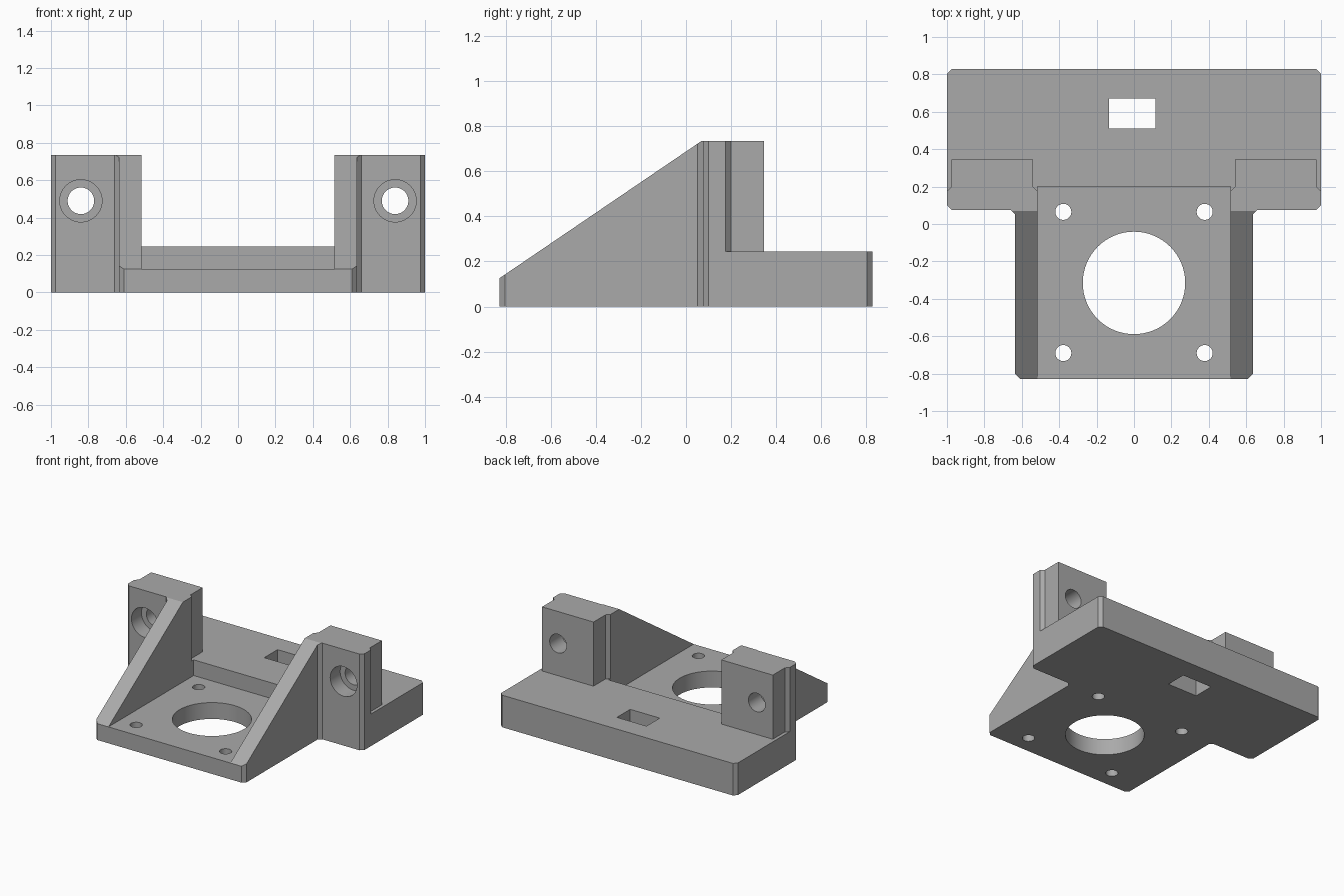
import bpy
import bmesh
import math
from mathutils import Matrix, Vector

cube = bpy.data.objects.get("Cube")
if cube:
    bpy.data.objects.remove(cube, do_unlink=True)

HEIGHT, DECK, FLOOR = 0.735, 0.245, 0.125
TOP = 1.0


def grey_material():
    mat = bpy.data.materials.new("plain grey")
    mat.use_nodes = True
    colour = (0.4, 0.4, 0.4, 1)
    mat.diffuse_color = colour
    mat.node_tree.nodes["Principled BSDF"].inputs["Base Color"].default_value = colour
    return mat


def prism(name, points, start, end, place=lambda a, b, h: (a, b, h)):
    """Extrude a flat outline from start to end."""
    bm = bmesh.new()
    face = bm.faces.new([bm.verts.new(place(a, b, start)) for a, b in points])
    moved = bmesh.ops.extrude_face_region(bm, geom=[face])["geom"]
    shift = Vector(place(0, 0, end)) - Vector(place(0, 0, start))
    bmesh.ops.translate(bm, vec=shift, verts=[v for v in moved if isinstance(v, bmesh.types.BMVert)])
    bmesh.ops.recalc_face_normals(bm, faces=bm.faces)
    return make_object(name, bm)


def cylinder(name, centre, radius, depth, along_y=False, sides=64):
    bm = bmesh.new()
    turn = Matrix.Rotation(math.pi / 2, 4, "X") if along_y else Matrix()
    bmesh.ops.create_cone(bm, cap_ends=True, segments=sides, radius1=radius, radius2=radius,
                          depth=depth, matrix=Matrix.Translation(centre) @ turn)
    return make_object(name, bm)


def make_object(name, bm):
    mesh = bpy.data.meshes.new(name)
    bm.to_mesh(mesh)
    bm.free()
    obj = bpy.data.objects.new(name, mesh)
    bpy.context.collection.objects.link(obj)
    return obj


def box(x0, x1, y0, y1):
    return [(x0, y0), (x1, y0), (x1, y1), (x0, y1)]


def mirrored(half):
    """Close a right-hand outline with its mirror image."""
    return half + [(-x, y) for x, y in reversed(half)]


def cut(target, cutter):
    cutter.hide_render = True
    mod = target.modifiers.new("cut", "BOOLEAN")
    mod.operation = "DIFFERENCE"
    mod.solver = "EXACT"
    mod.object = cutter
    bpy.context.view_layer.objects.active = target
    bpy.ops.object.modifier_apply(modifier=mod.name)
    bpy.data.objects.remove(cutter, do_unlink=True)


# T-shaped block with chamfered corners
outline = mirrored([(0.61, -0.828), (0.635, -0.803), (0.635, 0.05), (0.66, 0.075), (0.975, 0.075),
                    (1, 0.1), (1, 0.803), (0.975, 0.828)])
bracket = prism("motor_bracket", outline, 0, HEIGHT)
bracket.data.materials.append(grey_material())

# Sloping side ribs
slope = [(-0.828, FLOOR), (0.07, HEIGHT), (0.07, TOP), (-1.2, TOP), (-1.2, FLOOR - 0.2527)]
cut(bracket, prism("slope_cutter", slope, -1.2, 1.2, lambda a, b, h: (h, a, b)))

# Channel between the ribs
cut(bracket, prism("channel_cutter", box(-0.515, 0.515, -1.2, 0.2), FLOOR, TOP))

# Rear deck around the two clamp towers
deck = mirrored([(0.515, 0.175), (0.54, 0.2), (0.54, 0.345), (0.975, 0.345),
                 (0.975, 0.2), (1, 0.175), (1.2, 0.175), (1.2, 1.2)])
cut(bracket, prism("deck_cutter", deck, DECK, TOP))

# Rectangular slot in the deck
cut(bracket, prism("slot_cutter", box(-0.135, 0.115, 0.51, 0.67), -0.5, TOP))

# Motor opening and its four screw holes
cut(bracket, cylinder("motor_opening_cutter", (0, -0.315, 0), 0.274, 1))
for x in (-0.378, 0.378):
    for y in (-0.69, 0.065):
        cut(bracket, cylinder("screw_cutter", (x, y, 0), 0.043, 1, sides=32))

# Counterbored holes through the towers
for x in (-0.84, 0.84):
    cut(bracket, cylinder("tower_hole_cutter", (x, 0.2, 0.49), 0.071, 1, True))
    cut(bracket, cylinder("counterbore_cutter", (x, 0.075, 0.49), 0.113, 0.24, True))

bpy.ops.object.select_all(action="DESELECT")
bracket.select_set(True)
bpy.context.view_layer.objects.active = bracket
bpy.ops.object.shade_smooth_by_angle(angle=math.radians(20))
